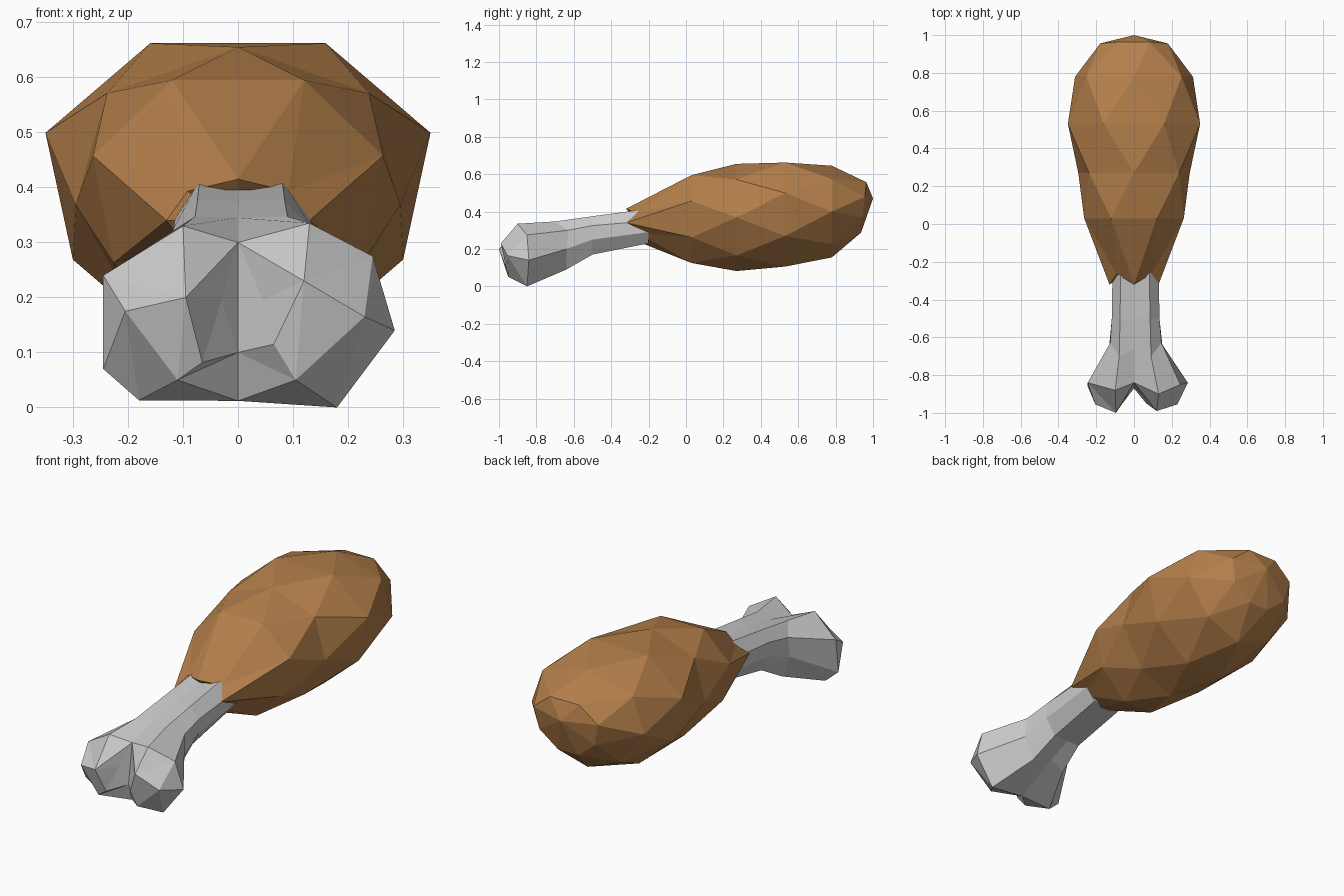
import bpy, bmesh
from math import sin, cos, pi

if "Cube" in bpy.data.objects:
    bpy.data.objects.remove(bpy.data.objects["Cube"])


def finish(bm, name, color=None):
    bmesh.ops.remove_doubles(bm, verts=bm.verts, dist=0.002)
    bmesh.ops.triangulate(bm, faces=[f for f in bm.faces if len(f.verts) > 4])
    bmesh.ops.recalc_face_normals(bm, faces=bm.faces)
    mesh = bpy.data.meshes.new(name)
    bm.to_mesh(mesh)
    bm.free()
    obj = bpy.data.objects.new(name, mesh)
    bpy.context.collection.objects.link(obj)
    if color:
        mat = bpy.data.materials.new(name)
        mat.diffuse_color = color
        mat.use_nodes = True
        mat.node_tree.nodes["Principled BSDF"].inputs["Base Color"].default_value = mat.diffuse_color
        mesh.materials.append(mat)
    return obj


# Meat: faceted loft, rings (y, half width, top z, bottom z) turned by half a step each
N = 8
rings = [(-.29, .13, .415, .265), (.03, .25, .60, .12), (.27, .295, .655, .082),
         (.53, .332, .668, .10), (.78, .312, .645, .155), (.95, .17, .56, .285)]
bm = bmesh.new()
loops = []
for k, (y, w, top, bot) in enumerate(rings):
    loop = []
    grow = 1.06 if k % 2 else 1.0               # half-turned rings touch with flats
    for i in range(N):
        a = 2 * pi * (i + 0.5 * (k % 2)) / N + pi / 2
        yy, belly = y, 1 + .2 * sin(a)          # fuller above, narrower below
        if k == 0:
            yy += -.03 if i % 2 == 0 else .025  # ragged edge at the bone
            belly = 1
        if k == len(rings) - 1:
            yy += .015 * sin(a)
        z = (top + bot) / 2 + grow * (top - bot) / 2 * sin(a)
        loop.append(bm.verts.new((w * grow * belly * cos(a), yy, z)))
    loops.append(loop)
for k in range(len(loops) - 1):
    a, b = loops[k], loops[k + 1]
    for i in range(N):
        j = (i + 1) % N
        if k % 2 == 0:
            bm.faces.new((a[i], a[j], b[i]))
            bm.faces.new((a[j], b[j], b[i]))
        else:
            bm.faces.new((a[i], b[j], b[i]))
            bm.faces.new((a[i], a[j], b[j]))
root = bm.verts.new((0, -.25, .34))
tip = bm.verts.new((0, 1.0, .47))
for i in range(N):
    j = (i + 1) % N
    bm.faces.new((loops[0][j], loops[0][i], root))
    bm.faces.new((loops[-1][i], loops[-1][j], tip))
finish(bm, "meat", (.46, .215, .07, 1))

# Bone: half sections from top centre round the side to bottom centre
shaft = [
    [(0, -.20, .405), (.08, -.20, .415), (.13, -.20, .35), (.13, -.20, .29), (.08, -.20, .23), (0, -.20, .23)],
    [(0, -.50, .375), (.085, -.50, .375), (.135, -.50, .325), (.13, -.50, .25), (.08, -.50, .17), (0, -.50, .17)],
    [(0, -.66, .345), (.09, -.70, .347), (.145, -.63, .30), (.15, -.64, .20), (.10, -.64, .09), (0, -.62, .12)],
]
# Knuckles, right then left: rear rim, cleft vertex, front facet corners
right = [(0, -.84, .30), (.13, -.90, .335), (.245, -.85, .275), (.285, -.84, .14), (.18, -.85, 0),
         (0, -.84, .012), (0, -.87, .10), (.12, -.99, .23), (.23, -.955, .165),
         (.105, -.95, .05), (.065, -.95, .115), (.045, -.90, .195)]
left = [(0, -.84, .30), (.10, -.88, .33), (.245, -.84, .24), (.245, -.86, .07), (.18, -.85, .013),
        (0, -.84, .012), (0, -.87, .10), (.095, -1.0, .20), (.205, -.955, .175),
        (.11, -.95, .05), (.065, -.955, .082), (.03, -.90, .195)]
cap = [(0, 1, 7), (1, 2, 7), (2, 8, 7), (2, 3, 8), (3, 4, 8), (4, 9, 8), (4, 5, 9),
       (5, 6, 9), (6, 10, 9), (6, 11, 10), (6, 0, 11), (0, 7, 11), (7, 10, 11),
       (7, 8, 9), (7, 9, 10)]
bm = bmesh.new()
for side, knuckle, thick in ((1, right, 1), (-1, left, .87)):
    parts = [[bm.verts.new((x * side * thick, y, z)) for x, y, z in s] for s in shaft]
    head = [bm.verts.new((x * side, y, z)) for x, y, z in knuckle]
    parts.append(head[:6])
    for a, b in zip(parts, parts[1:]):
        for i in range(5):
            bm.faces.new((a[i], a[i + 1], b[i + 1], b[i]))
    bm.faces.new(parts[0])
    for f in cap:
        bm.faces.new([head[i] for i in f])
finish(bm, "bone")
